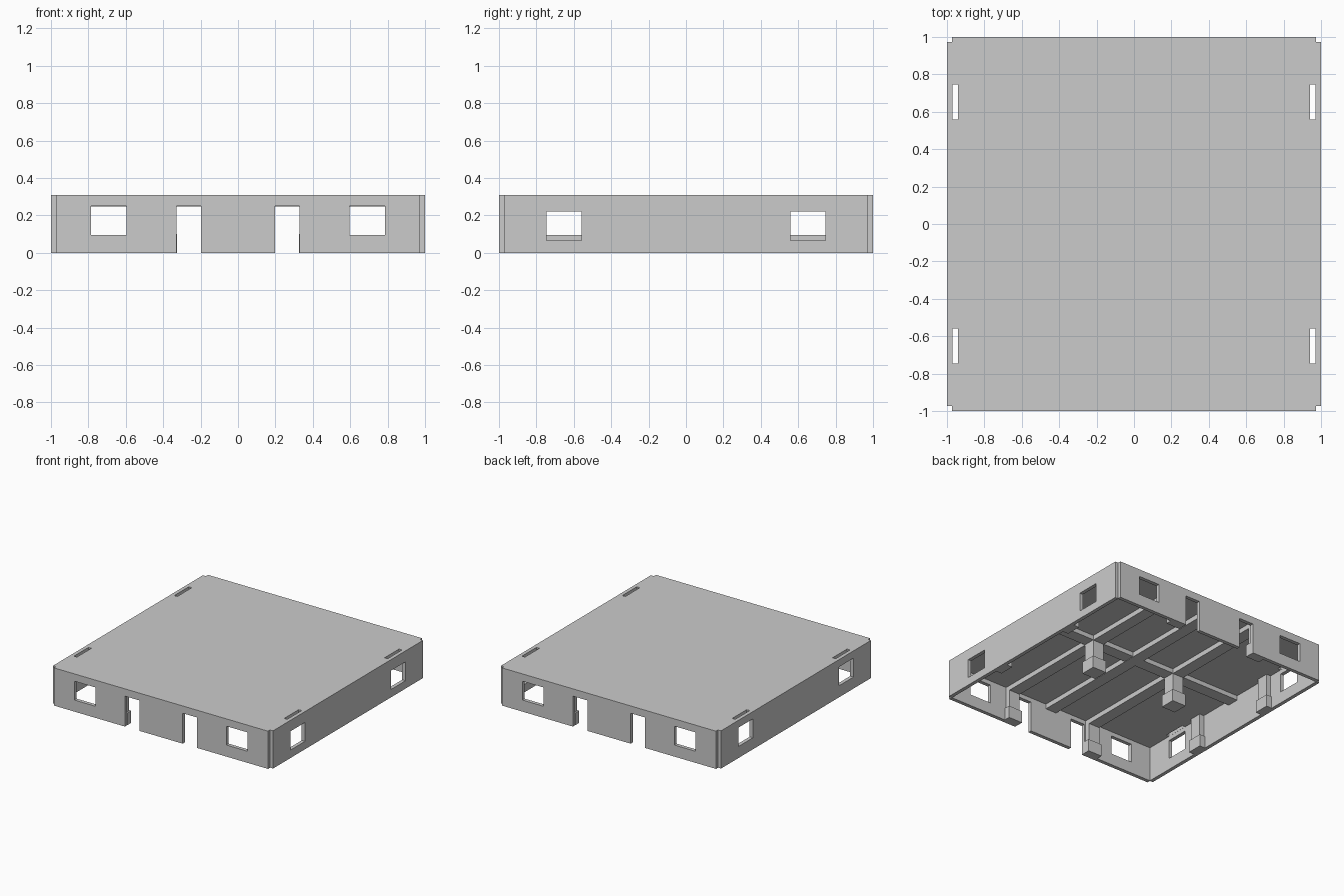
import bpy, bmesh

if "Cube" in bpy.data.objects:
    bpy.data.objects.remove(bpy.data.objects["Cube"])

H = 0.31        # overall height
NOTCH = 0.027   # square notch at each corner
INNER = 0.97    # inner wall face
CEIL = 0.285    # underside of the roof slab
BEAM = 0.245    # underside of the beams


def make_object(name, bm):
    bmesh.ops.recalc_face_normals(bm, faces=bm.faces)
    me = bpy.data.meshes.new(name)
    bm.to_mesh(me)
    bm.free()
    ob = bpy.data.objects.new(name, me)
    bpy.context.collection.objects.link(ob)
    return ob


def add_box(bm, x0, x1, y0, y1, z0, z1):
    vs = bmesh.ops.create_cube(bm, size=1)["verts"]
    for v in vs:
        v.co.x = x1 if v.co.x > 0 else x0
        v.co.y = y1 if v.co.y > 0 else y0
        v.co.z = z1 if v.co.z > 0 else z0


def boxes(name, items):
    bm = bmesh.new()
    for b in items:
        add_box(bm, *b)
    return make_object(name, bm)


def cut(target, cutter):
    cutter.hide_render = True
    mod = target.modifiers.new("cut", 'BOOLEAN')
    mod.operation = 'DIFFERENCE'
    mod.solver = 'EXACT'
    mod.object = cutter
    bpy.context.view_layer.objects.active = target
    bpy.ops.object.modifier_apply(modifier=mod.name)
    bpy.data.objects.remove(cutter)


# Storey shell: square plan with notched corners
n = 1 - NOTCH
plan = []
for sx, sy in ((1, 1), (-1, 1), (-1, -1), (1, -1)):
    corner = [(sx, sy * n), (sx * n, sy * n), (sx * n, sy)]
    plan += corner if sx * sy > 0 else corner[::-1]
bm = bmesh.new()
face = bm.faces.new([bm.verts.new((x, y, 0)) for x, y in plan])
ext = bmesh.ops.extrude_face_region(bm, geom=[face])["geom"]
bmesh.ops.translate(bm, vec=(0, 0, H), verts=[g for g in ext if isinstance(g, bmesh.types.BMVert)])
shell = make_object("storey_shell", bm)

# Open underside
cut(shell, boxes("cavity", [(-INNER, INNER, -INNER, INNER, -0.1, CEIL)]))

# Windows, doorways and roof slots
openings = []
for s in (-1, 1):
    for y0, y1 in ((-1.1, -0.9), (0.9, 1.1)):
        a, b = sorted((s * 0.595, s * 0.787))
        openings.append((a, b, y0, y1, 0.095, 0.25))
        a, b = sorted((s * 0.197, s * 0.328))
        openings.append((a, b, y0, y1, -0.1, 0.25))
    a, b = sorted((s * 0.558, s * 0.746))
    openings.append((0.9, 1.1, a, b, 0.065, 0.22))
    openings.append((-1.1, -0.9, a, b, 0.095, 0.25))
cut(shell, boxes("openings", openings))
slots = []
for sx in (-1, 1):
    for sy in (-1, 1):
        a, b = sorted((sx * 0.942, sx * 0.9695))
        c, d = sorted((sy * 0.558, sy * 0.746))
        slots.append((a, b, c, d, 0.265, 0.4))
cut(shell, boxes("slots", slots))

# Ceiling beams: three front to back, one across
for name, x in (("beam_left", -0.39), ("beam_middle", 0), ("beam_right", 0.39)):
    boxes(name, [(x - 0.05, x + 0.05, -INNER, INNER, BEAM, CEIL)])
boxes("cross_beam", [(-INNER, INNER, -0.05, 0.05, BEAM + 0.003, CEIL)])

# Free-standing columns with wider bases
for name, x in (("column_left", -0.39), ("column_right", 0.39)):
    boxes(name, [(x - 0.05, x + 0.05, -0.05, 0.05, 0.1, BEAM),
                 (x - 0.063, x + 0.063, -0.063, 0.063, 0, 0.1)])

# Wall pilasters with wider bases, on all four walls
for s in (-1, 1):
    for p in (-0.39, 0.39):
        parts = []
        for half, depth, z0, z1 in ((0.05, 0.04, 0.1, CEIL), (0.063, 0.05, 0, 0.1)):
            a, b = sorted((s * (INNER - depth), s * INNER))
            parts.append((half, a, b, z0, z1))
        boxes("pilaster_end_wall", [(p - h, p + h, a, b, z0, z1) for h, a, b, z0, z1 in parts])
        boxes("pilaster_side_wall", [(a, b, p - h, p + h, z0, z1) for h, a, b, z0, z1 in parts])
